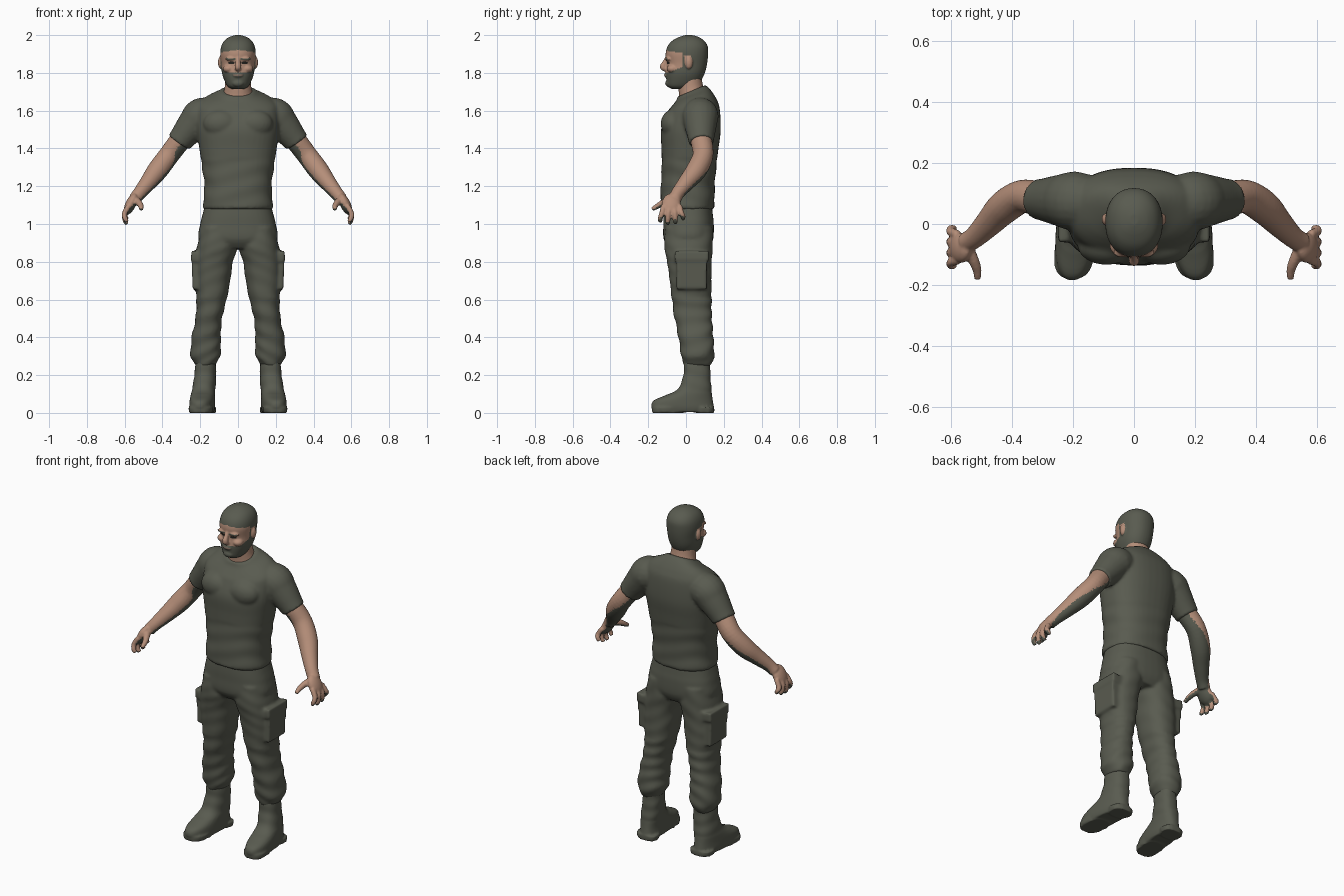
import bpy, bmesh
from math import sin, cos, pi, copysign
from mathutils import Vector, Matrix

cube = bpy.data.objects.get("Cube")
if cube:
    bpy.data.objects.remove(cube, do_unlink=True)


def material(name, color):
    mat = bpy.data.materials.new(name)
    mat.use_nodes = True
    rgba = (*color, 1)
    mat.diffuse_color = rgba
    bsdf = next(n for n in mat.node_tree.nodes if n.type == 'BSDF_PRINCIPLED')
    bsdf.inputs["Base Color"].default_value = rgba
    return mat


OLIVE = material("olive cloth", (.1, .105, .08))
SKIN = material("warm skin", (.46, .27, .19))
DARK = material("dark eye", (.02, .018, .015))
LIP = material("muted lip", (.25, .17, .13))


def spline(rows, steps):
    """Smooth interpolation through rows of numbers."""
    out = []
    last = len(rows) - 1
    for i in range(last):
        quad = zip(rows[max(i - 1, 0)], rows[i], rows[i + 1], rows[min(i + 2, last)])
        quad = list(quad)
        for k in range(steps):
            t = k / steps
            out.append([b + .5 * t * (c - a + t * (2*a - 5*b + 4*c - d + t * (3*b - a - 3*c + d)))
                        for a, b, c, d in quad])
    return out + [list(rows[-1])]


def bridge(bm, rings):
    """Closed skin over a stack of rings."""
    loops = [[bm.verts.new(p) for p in ring] for ring in rings]
    n = len(loops[0])
    for low, high in zip(loops, loops[1:]):
        for i in range(n):
            j = (i + 1) % n
            bm.faces.new((low[i], low[j], high[j], high[i]))
    bm.faces.new(loops[0])
    bm.faces.new(loops[-1])


def loft(bm, rows, folds=None, power=2.3, splay=0, sides=40):
    """Level rings; row = height, half width, front, back, centre x, tilt."""
    rows = [(list(r) + [0, 0])[:6] for r in rows]
    rings = []
    for z, w, front, back, cx, tilt in spline(rows, 8):
        ring = []
        for i in range(sides):
            a = 2 * pi * i / sides
            k = 1 + (folds(z, a) if folds else 0)
            x = k * w * copysign(abs(cos(a)) ** (2 / power), cos(a))
            dy = k * (back - front) / 2 * copysign(abs(sin(a)) ** (2 / power), sin(a))
            y = (front + back) / 2 + dy
            ring.append((cx + x - splay * y, y, z + tilt * dy))
        rings.append(ring)
    bridge(bm, rings)


def tube(bm, points, sides=20):
    """Round limb; point = x, y, z, radius."""
    pts = spline(points, 6)
    rings = []
    for i, p in enumerate(pts):
        ahead, behind = pts[min(i + 1, len(pts) - 1)], pts[max(i - 1, 0)]
        q = (Vector(ahead[:3]) - Vector(behind[:3])).to_track_quat('Z', 'Y')
        angles = [2 * pi * k / sides for k in range(sides)]
        rings.append([Vector(p[:3]) + q @ Vector((cos(a), sin(a), 0)) * p[3] for a in angles])
    bridge(bm, rings)


def ball(bm, centre, radii, turn=0):
    m = Matrix.Translation(centre) @ Matrix.Rotation(turn, 4, 'Y') @ Matrix.Diagonal((*radii, 1))
    bmesh.ops.create_uvsphere(bm, u_segments=24, v_segments=16, radius=1, matrix=m)


def box(bm, centre, size, turn=0):
    m = Matrix.Translation(centre) @ Matrix.Rotation(turn, 4, 'Y') @ Matrix.Diagonal((*size, 1))
    bmesh.ops.create_cube(bm, size=1, matrix=m)


def mirror(bm):
    dup = bmesh.ops.duplicate(bm, geom=bm.verts[:] + bm.edges[:] + bm.faces[:])
    for v in dup["geom"]:
        if isinstance(v, bmesh.types.BMVert):
            v.co.x = -v.co.x


def finish(name, bm, mats, voxel, rule=None, smoothing=3):
    """Fuse the overlapping volumes into one smooth surface, then colour it."""
    bmesh.ops.recalc_face_normals(bm, faces=bm.faces[:])
    mesh = bpy.data.meshes.new(name)
    bm.to_mesh(mesh)
    bm.free()
    obj = bpy.data.objects.new(name, mesh)
    bpy.context.scene.collection.objects.link(obj)
    fuse = obj.modifiers.new("fuse", 'REMESH')
    fuse.mode = 'VOXEL'
    fuse.voxel_size = voxel
    soften = obj.modifiers.new("soften", 'SMOOTH')
    soften.iterations = smoothing
    bpy.context.view_layer.update()
    fused = bpy.data.meshes.new_from_object(obj.evaluated_get(bpy.context.evaluated_depsgraph_get()))
    obj.modifiers.clear()
    obj.data = fused
    fused.materials.clear()
    for mat in mats:
        fused.materials.append(mat)
    for p in fused.polygons:
        p.use_smooth = True
        p.material_index = rule(p.center, p.normal) if rule else 0
    return obj


# Trousers: legs and cargo pockets on both sides, then the hips
def leg_folds(z, a):
    strength = .035 if z < .62 else .012
    return strength * sin(75 * z + 2 * sin(a + 9 * z) + 3 * cos(a))


bm = bmesh.new()
loft(bm, [(.25, .05, -.01, .13, .175), (.275, .066, -.018, .142, .173), (.31, .08, -.027, .15, .172),
          (.4, .077, -.04, .145, .168), (.5, .07, -.06, .138, .155), (.6, .08, -.075, .135, .14),
          (.7, .094, -.086, .135, .135), (.8, .1, -.1, .136, .127), (.88, .106, -.114, .141, .11),
          (.98, .09, -.11, .14, .105)], leg_folds)
box(bm, (.213, .03, .75), (.06, .16, .19), .03)
box(bm, (.215, .03, .83), (.066, .18, .05), -.08)
mirror(bm)
loft(bm, [(.87, .13, -.085, .12), (.92, .207, -.118, .144), (1, .2, -.12, .147),
          (1.05, .188, -.12, .142), (1.12, .17, -.115, .135)], power=2.5)
finish("trousers", bm, [OLIVE], .009)

# Shirt: sleeves and chest muscles on both sides, then the trunk
bm = bmesh.new()
tube(bm, [(.12, .075, 1.575, .08), (.19, .075, 1.572, .097), (.235, .077, 1.527, .087),
          (.295, .08, 1.455, .07), (.312, .082, 1.432, .067)])
ball(bm, (.09, -.07, 1.53), (.095, .064, .075))
mirror(bm)
loft(bm, [(1.08, .183, -.132, .148), (1.1, .186, -.136, .151), (1.2, .178, -.133, .152),
          (1.3, .19, -.129, .16), (1.4, .205, -.13, .172), (1.5, .218, -.132, .184),
          (1.6, .217, -.102, .178, 0, .1), (1.64, .205, -.082, .16, 0, .2),
          (1.67, .165, -.062, .138, 0, .3), (1.69, .113, -.05, .118, 0, .4),
          (1.705, .085, -.045, .104, 0, .42)],
     lambda z, a: (.014 if z < 1.35 else 0) * sin(60 * z + 2 * sin(2 * a)), 2.4)
finish("shirt", bm, [OLIVE], .009)

# Boots: shaft and foot in one body, over a slightly wider sole
bm = bmesh.new()
loft(bm, [(.004, .06, -.166, .143, .188), (.03, .066, -.184, .147, .188), (.065, .065, -.172, .142, .188),
          (.095, .063, -.105, .138, .187), (.125, .061, -.045, .135, .185), (.2, .057, -.014, .13, .178),
          (.3, .052, -.01, .128, .175)],
     lambda z, a: (.02 if z > .11 else 0) * sin(90 * z + 2 * sin(a)), 2.4, .08)
for front, back in ((-.18, -.01), (.05, .15)):
    loft(bm, [(0, .062, front, back, .188), (.03, .066, front, back, .188)], None, 2.6, .08)
mirror(bm)
finish("boots", bm, [OLIVE], .007, smoothing=2)

# Bare arms with palms, fingers and thumbs; undersides take the cloth colour
bm = bmesh.new()
tube(bm, [(.23, .076, 1.53, .058), (.3, .08, 1.45, .057), (.365, .09, 1.365, .055),
          (.425, .055, 1.285, .055), (.475, .003, 1.22, .045), (.52, -.042, 1.165, .036),
          (.548, -.06, 1.13, .034)])
ball(bm, (.568, -.078, 1.105), (.028, .05, .062), -.45)
for i, drop in enumerate((.0, -.012, -.008, .012)):
    y = -.118 + .028 * i
    lean = .012 * (i - 1.5)
    tube(bm, [(.578, y, 1.095, .015), (.6, y + lean / 2, 1.058, .0145),
              (.598, y + lean, 1.03 + drop, .0135), (.586, y + lean, 1.012 + drop, .011)], 12)
tube(bm, [(.548, -.075, 1.13, .022), (.525, -.12, 1.112, .018),
          (.514, -.15, 1.095, .015), (.512, -.18, 1.078, .011)], 12)
mirror(bm)
finish("arms", bm, [SKIN, OLIVE], .006, lambda c, n: int(n.z < -.3), 2)

# Neck
bm = bmesh.new()
loft(bm, [(1.62, .085, -.05, .105, 0, .3), (1.69, .077, -.037, .095, 0, .3),
          (1.73, .07, -.04, .088, 0, .2), (1.8, .066, -.04, .08)], power=2)
finish("neck", bm, [SKIN], .008)


# Head: skin face, olive hair and beard, dark eyes and a mouth
def head_rule(c, n):
    x, y, z = abs(c.x), c.y, c.z
    if x > .0925 and abs(y - .015) < .028 and abs(z - 1.855) < .036:
        return 1
    if y > -.018 or z > 1.922 - x * .15:
        return 0
    if y < -.06 and ((x - .035) / .017) ** 2 + ((z - 1.853) / .007) ** 2 < 1:
        return 2
    if y < -.06 and .014 < x < .062 and abs(z - 1.873) < .005:
        return 0
    if x < .024 and abs(z - 1.787) < .005:
        return 3
    return int(z > 1.803 + .4 * max(0, y + .09))


bm = bmesh.new()
ball(bm, (.036, -.094, 1.874), (.032, .016, .011))
ball(bm, (.092, .015, 1.855), (.014, .02, .033))
ball(bm, (.05, -.07, 1.822), (.03, .032, .022))
mirror(bm)
tube(bm, [(0, -.098, 1.885, .01), (0, -.112, 1.855, .013), (0, -.122, 1.832, .017),
          (0, -.105, 1.82, .015)])
ball(bm, (0, -.1, 1.788), (.028, .016, .014))
ball(bm, (0, -.09, 1.745), (.032, .02, .02))
loft(bm, [(1.715, .035, -.075, .0), (1.73, .056, -.098, .05), (1.76, .072, -.104, .08),
          (1.8, .085, -.106, .1), (1.85, .089, -.102, .112), (1.9, .094, -.108, .117),
          (1.94, .089, -.098, .115), (1.97, .073, -.073, .097), (1.99, .046, -.036, .067),
          (2.0, .014, -.004, .034)], power=2.2)
finish("head", bm, [OLIVE, SKIN, DARK, LIP], .005, head_rule, 2)
